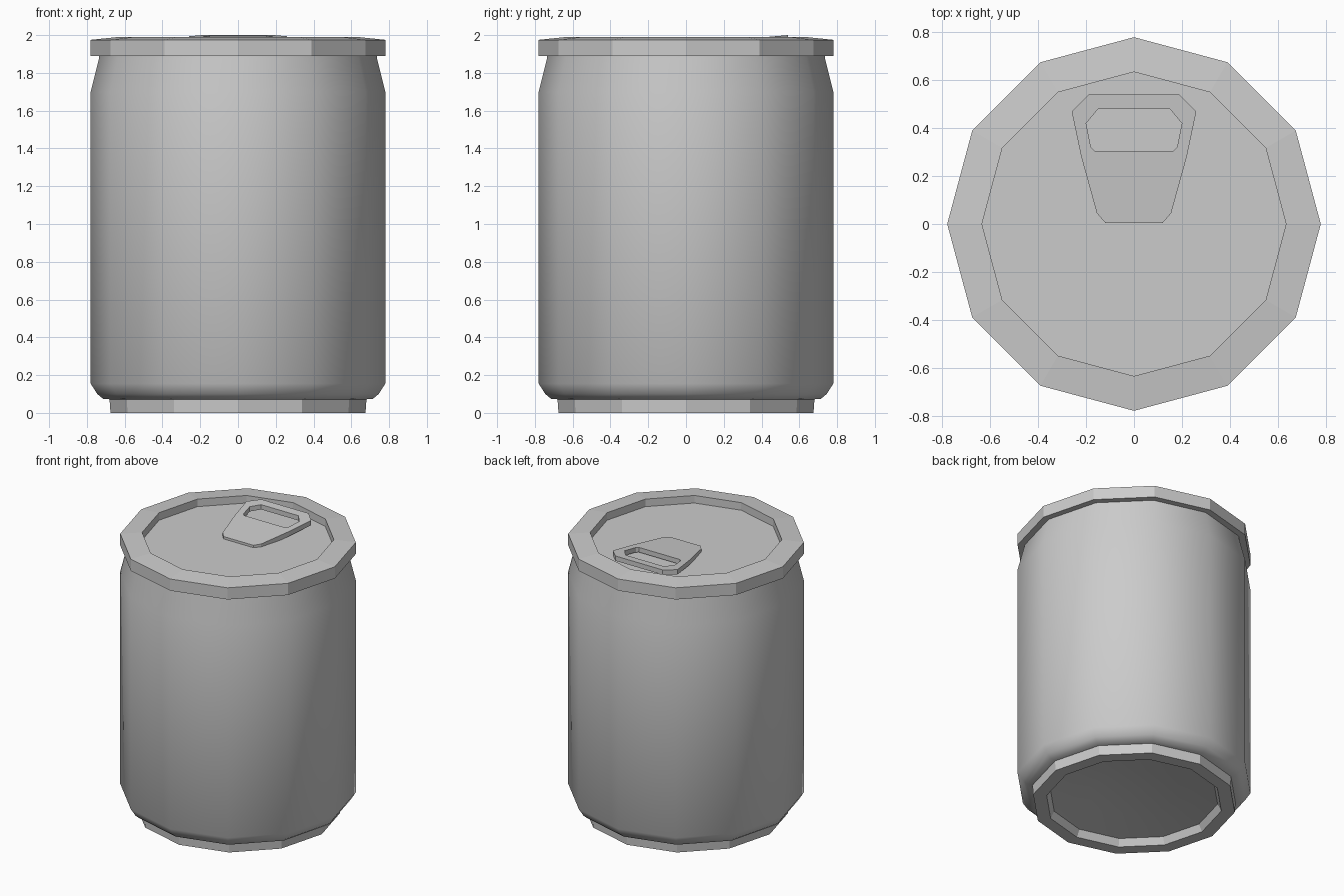
import bpy, bmesh, math
from mathutils import Vector

cube = bpy.data.objects.get("Cube")
if cube:
    bpy.data.objects.remove(cube, do_unlink=True)

SIDES = 12

metal = bpy.data.materials.new("grey_metal")
metal.use_nodes = True
metal.diffuse_color = (0.6, 0.6, 0.6, 1)
metal.node_tree.nodes["Principled BSDF"].inputs["Base Color"].default_value = (0.6, 0.6, 0.6, 1)


def finish(name, bm, smooth_angle):
    bmesh.ops.recalc_face_normals(bm, faces=bm.faces)
    mesh = bpy.data.meshes.new(name)
    bm.to_mesh(mesh)
    bm.free()
    mesh.materials.append(metal)
    obj = bpy.data.objects.new(name, mesh)
    bpy.context.collection.objects.link(obj)
    bpy.ops.object.select_all(action='DESELECT')
    obj.select_set(True)
    bpy.context.view_layer.objects.active = obj
    if smooth_angle:
        bpy.ops.object.shade_smooth_by_angle(angle=math.radians(smooth_angle))
    return obj


def lathe(name, profile, smooth_angle=0):
    """Spin a (radius, height) profile; radius 0 becomes a single pole."""
    bm = bmesh.new()
    verts = [bm.verts.new((r, 0, z)) for r, z in profile]
    edges = [bm.edges.new(pair) for pair in zip(verts, verts[1:])]
    bmesh.ops.spin(bm, geom=verts + edges, cent=(0, 0, 0), axis=(0, 0, 1),
                   angle=math.tau, steps=SIDES, use_duplicate=False)
    bmesh.ops.remove_doubles(bm, verts=bm.verts, dist=0.0005)
    return finish(name, bm, smooth_angle)


# Can wall with tapered shoulder and foot
lathe("can_body", [(0.66, 0.07), (0.715, 0.075), (0.745, 0.1), (0.78, 0.155),
                   (0.78, 1.7), (0.735, 1.88), (0.735, 1.9)], 40)

# Standing ring with a shallow concave underside
lathe("base_ring", [(0.68, 0.07), (0.675, 0), (0.585, 0), (0.56, 0.05),
                    (0.3, 0.085), (0, 0.1)], 25)

# Overhanging rim and the recessed lid inside it
lathe("top_rim", [(0.72, 1.89), (0.78, 1.89), (0.78, 1.975), (0.635, 1.99),
                  (0.635, 1.935)])
lathe("lid", [(0.635, 1.935), (0, 1.935)])


# Pull tab: mirrored outlines joined into a plate with a finger hole
def outline(half):
    return half + [(-x, y) for x, y in reversed(half)]


outer = outline([(0.12, 0.005), (0.155, 0.045), (0.22, 0.28), (0.26, 0.47), (0.19, 0.54)])
hole = outline([(0.165, 0.305), (0.18, 0.32), (0.2, 0.42), (0.15, 0.48)])

bm = bmesh.new()
loop_edges = []
for loop in (outer, hole):
    verts = [bm.verts.new((x, y, 1.952 + 0.048 * y / 0.54)) for x, y in loop]
    loop_edges += [bm.edges.new((v, verts[i - 1])) for i, v in enumerate(verts)]
bmesh.ops.triangle_fill(bm, use_beauty=True, edges=loop_edges)
top_faces = list(bm.faces)
ext = bmesh.ops.extrude_face_region(bm, geom=top_faces, use_keep_orig=True)
for v in [g for g in ext["geom"] if isinstance(g, bmesh.types.BMVert)]:
    v.co += Vector((0, 0, -0.035))
finish("pull_tab", bm, 0)
